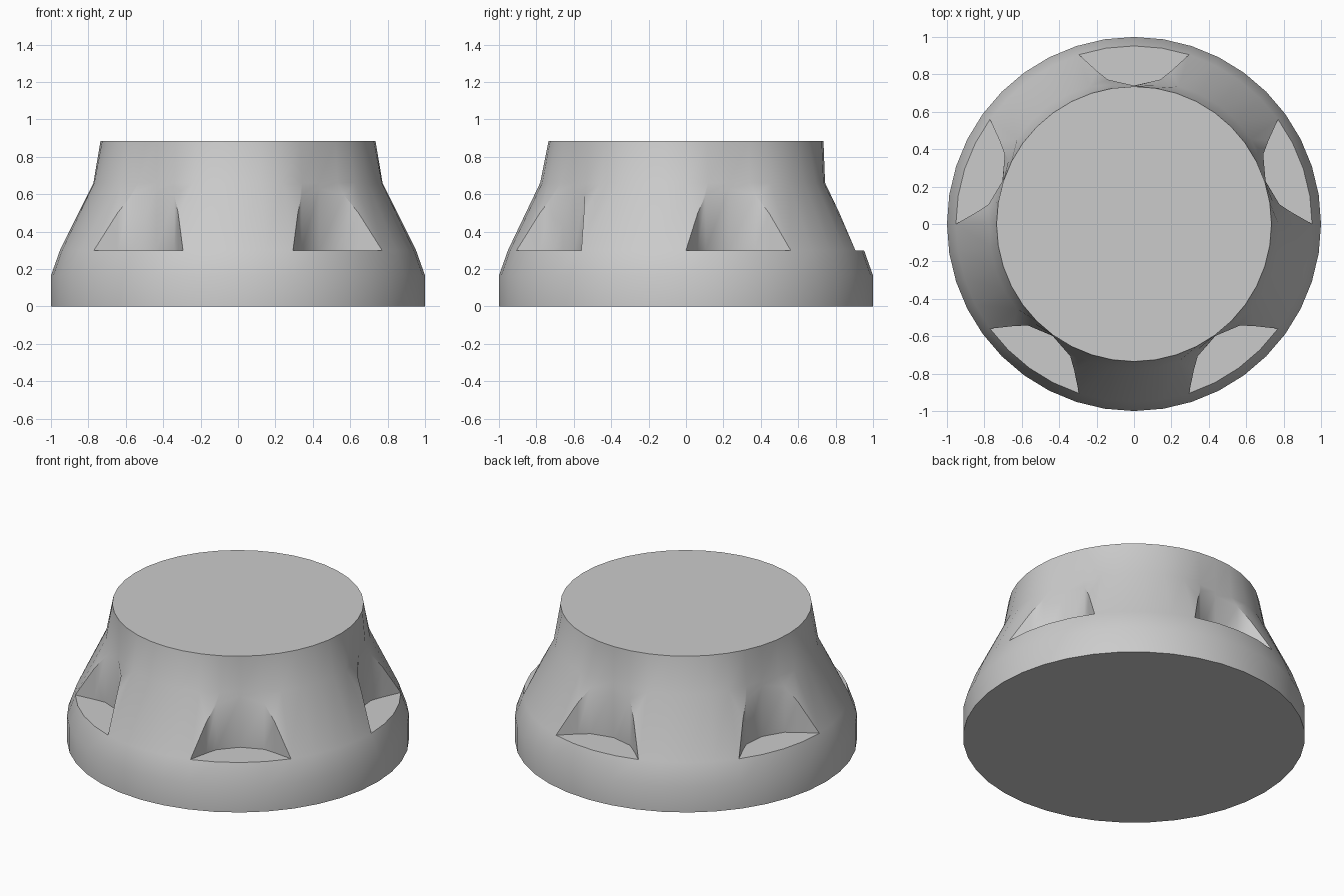
import bpy, bmesh, math

if "Cube" in bpy.data.objects:
    bpy.data.objects.remove(bpy.data.objects["Cube"])

mat = bpy.data.materials.new("plain grey")
mat.diffuse_color = (0.6, 0.6, 0.6, 1)
mat.use_nodes = True
mat.node_tree.nodes["Principled BSDF"].inputs["Base Color"].default_value = mat.diffuse_color

N = 40            # sides; every eighth column is the middle of a notch
STEP = math.tau / N
bm = bmesh.new()


def vert(angle, r, z):
    return bm.verts.new((r * math.cos(angle), r * math.sin(angle), z))


def off_notch(i):
    """Columns away from the nearest notch centre (0 to 4)."""
    k = i % 8
    return min(k, 8 - k)


def ring(z, radius):
    return [vert(math.pi / 2 + i * STEP, radius(off_notch(i)), z) for i in range(N)]


# Rings: foot, shoulder edge, notch floor level, neck (dipped over notches), top
foot = ring(0.0, lambda k: 1.0)
edge = ring(0.165, lambda k: 1.0)
sill = ring(0.30, lambda k: 0.952)
neck = ring(0.66, lambda k: (0.737, 0.753, 0.773, 0.778, 0.78)[k])
top = ring(0.885, lambda k: 0.735)

for i in range(N):
    j = (i + 1) % N
    for a, b in ((foot, edge), (edge, sill), (neck, top)):
        bm.faces.new((a[i], a[j], b[j], b[i]))
    if off_notch(i) >= 2 and off_notch(j) >= 2:
        bm.faces.new((sill[i], sill[j], neck[j], neck[i]))
bm.faces.new(top)
bm.faces.new(foot[::-1])

# Notches: rim points as sideways offset, outward distance, height
RIM = [(-0.2, 0.82, 0.50), (-0.14, 0.772, 0.595), (0, 0.74, 0.63),
       (0.14, 0.772, 0.595), (0.2, 0.82, 0.50)]
for n in range(5):
    c = n * 8
    ang = math.pi / 2 + c * STEP
    upper, lower = [], []
    for u, v, z in RIM:
        a, r = ang + math.atan2(u, v), math.hypot(u, v)
        upper.append(vert(a, r, z))
        lower.append(vert(a, r, 0.30))
    s = [sill[(c + k) % N] for k in range(-2, 3)]
    t = [neck[(c + k) % N] for k in range(-2, 3)]
    # surface above the rim
    bm.faces.new((s[0], upper[0], t[0]))
    bm.faces.new((upper[4], s[4], t[4]))
    for k in range(4):
        bm.faces.new((upper[k], upper[k + 1], t[k + 1], t[k]))
        bm.faces.new((lower[k], lower[k + 1], upper[k + 1], upper[k]))
    # end walls and floor
    bm.faces.new((s[0], lower[0], upper[0]))
    bm.faces.new((lower[4], s[4], upper[4]))
    bm.faces.new(s + lower[::-1])

bmesh.ops.recalc_face_normals(bm, faces=bm.faces)
mesh = bpy.data.meshes.new("notched_knob")
bm.to_mesh(mesh)
bm.free()
mesh.materials.append(mat)
obj = bpy.data.objects.new("notched_knob", mesh)
bpy.context.collection.objects.link(obj)
bpy.context.view_layer.objects.active = obj
obj.select_set(True)
bpy.ops.object.shade_smooth_by_angle(angle=math.radians(30))
